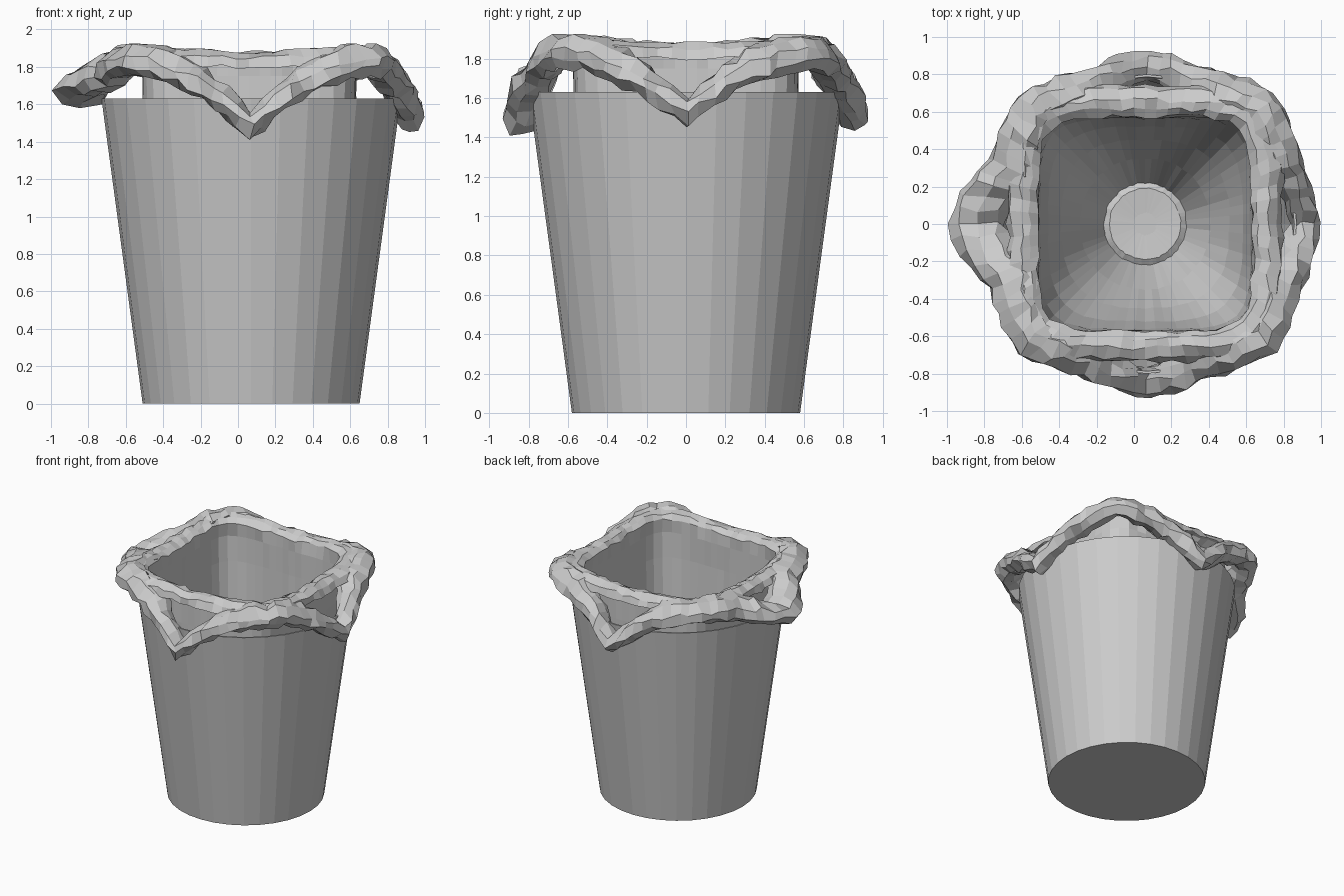
import bpy, bmesh, math, random

if "Cube" in bpy.data.objects:
    bpy.data.objects.remove(bpy.data.objects["Cube"])
random.seed(4)
CX = 0.07                      # bin axis is slightly off centre

grey = bpy.data.materials.new("light grey")
grey.diffuse_color = (0.6, 0.6, 0.6, 1)
grey.use_nodes = True
grey.node_tree.nodes["Principled BSDF"].inputs["Base Color"].default_value = grey.diffuse_color


def jit(a):
    return random.uniform(-a, a)


def loft(name, rings, closed=False, cap=False):
    """Skin a list of equal-length closed rings with quads."""
    bm = bmesh.new()
    vs = [[bm.verts.new(p) for p in ring] for ring in rings]
    n = len(vs[0])
    pairs = list(zip(vs, vs[1:])) + ([(vs[-1], vs[0])] if closed else [])
    for a, b in pairs:
        for i in range(n):
            j = (i + 1) % n
            bm.faces.new((a[i], a[j], b[j], b[i]))
    if cap:
        bm.faces.new(vs[0])
    bmesh.ops.recalc_face_normals(bm, faces=bm.faces)
    me = bpy.data.meshes.new(name)
    bm.to_mesh(me)
    bm.free()
    me.materials.append(grey)
    ob = bpy.data.objects.new(name, me)
    bpy.context.collection.objects.link(ob)
    return ob


def circle(r, z, n=32):
    return [(CX + r * math.cos(2 * math.pi * i / n), r * math.sin(2 * math.pi * i / n), z)
            for i in range(n)]


# Tapered bin: outer wall, rim, inner wall and floor
loft("bin", [circle(0.001, 0.0), circle(0.58, 0.0), circle(0.80, 1.63),
             circle(0.787, 1.63), circle(0.568, 0.015), circle(0.001, 0.015)])

# Bag liner: rolled lip, square upper wall, funnel to a round gathered base
profile = [(0.735, 5, 1.80), (0.715, 5, 1.85), (0.66, 5, 1.88), (0.61, 5, 1.87),
           (0.575, 5, 1.84), (0.57, 7, 1.75), (0.57, 6, 1.55), (0.56, 5, 1.2),
           (0.52, 3.6, 0.9), (0.45, 2.7, 0.65), (0.35, 2.1, 0.38), (0.22, 2, 0.08),
           (0.19, 2, 0.10), (0.06, 2, 0.09)]
N = 64
rings = []
for k, (s, p, z) in enumerate(profile):
    ring = []
    for i in range(N):
        t = 2 * math.pi * i / N
        c, sn = math.cos(t), math.sin(t)
        r = s * (abs(c) ** p + abs(sn) ** p) ** (-1 / p)
        top = z > 1.78
        r += jit(0.015 if top else 0.004)
        zz = z + (0.02 * math.sin(2 * t) ** 2 + jit(0.01) if top else 0)
        ring.append((CX - 0.01 + r * c, r * sn, zz))
    rings.append(ring)
loft("bag_liner", list(reversed(rings)), cap=True)

# Crumpled bag hem: a wide rolled ring, high at the corners, drooping mid-side
tips = [(1.52, 0.845), (1.50, 0.84), (1.66, 0.92), (1.48, 0.84)]  # +x, +y, -x, -y
M, K = 80, 8
rings = []
for i in range(M):
    t = 2 * math.pi * i / M
    q = round(t / (math.pi / 2))
    d = abs(t - q * math.pi / 2) / (math.pi / 4)      # 0 at tip, 1 at corner
    tz, tr = tips[q % 4]
    z = tz + (1.835 - tz) * (1 - (1 - d) ** 1.9)
    # tip, mid-way and corner radii
    r = tr + (0.785 - tr) * d / 0.5 if d < 0.5 else 0.785 + 0.085 * (d - 0.5) / 0.5
    left = (1 - d) if q % 4 == 2 else 0
    wide = 0.075 + 0.035 * min(1, d * 2) + 0.07 * left
    tall = 0.075 + 0.06 * d * (1 - d)
    tilt = 0.45 * min(1, d * 2)
    ring = []
    for k in range(K):
        a = 2 * math.pi * k / K
        u, v = wide * math.cos(a) + jit(0.02), tall * math.sin(a) + jit(0.02)
        rr = r + u * math.cos(tilt) + v * math.sin(tilt)
        tt = t + jit(0.02)
        ring.append((CX + rr * math.cos(tt), rr * math.sin(tt),
                     min(1.925, z - u * math.sin(tilt) + v * math.cos(tilt))))
    rings.append(ring)
loft("bag_hem", rings, closed=True)
